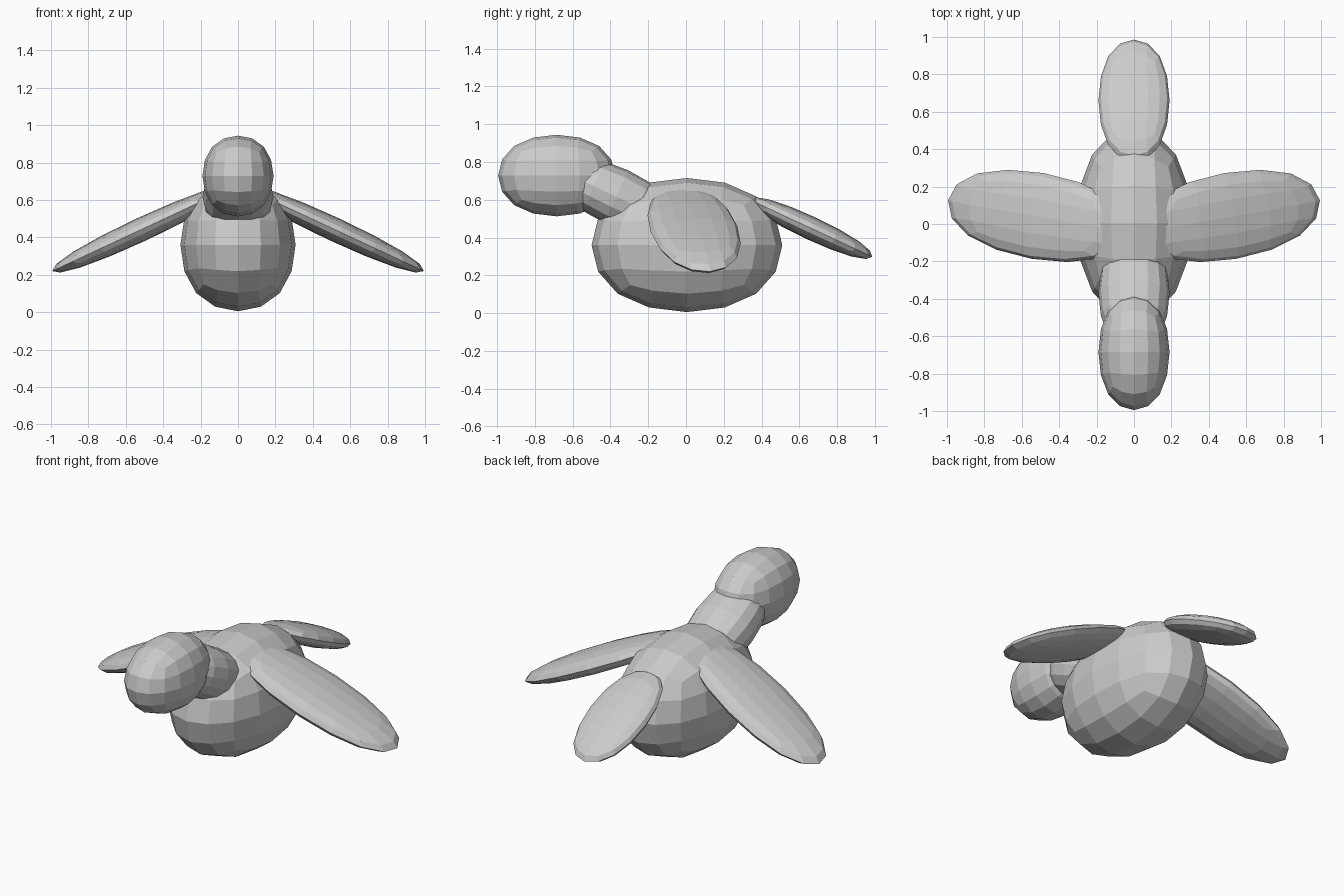
import bpy
from math import radians
from mathutils import Matrix, Vector

if "Cube" in bpy.data.objects:
    bpy.data.objects.remove(bpy.data.objects["Cube"])

LIMIT = 0.8395  # half extent of a 2-unit cube after two subdivision levels


def rounded(name, centre, half, rot=Matrix.Identity(4)):
    """Faceted ellipsoid made from a twice subdivided cube."""
    bpy.ops.mesh.primitive_cube_add(size=2)
    ob = bpy.context.object
    ob.name = name
    size = Matrix.Diagonal((*[h / LIMIT for h in half], 1))
    ob.matrix_world = Matrix.Translation(Vector(centre)) @ rot @ size
    mod = ob.modifiers.new("rounding", 'SUBSURF')
    mod.levels = mod.render_levels = 2
    return ob


def turn(deg, axis):
    return Matrix.Rotation(radians(deg), 4, axis)


# body and head
rounded("body", (0, 0.005, 0.36), (0.308, 0.505, 0.355))
rounded("head", (0, -0.685, 0.728), (0.19, 0.31, 0.216))

# neck and tail slope down towards the back
rounded("neck", (0, -0.37, 0.617), (0.19, 0.34, 0.153), turn(-25, 'X'))
rounded("tail", (0, 0.66, 0.45), (0.19, 0.36, 0.062), turn(-25, 'X'))

# wings droop outwards and sweep slightly back
for side, label in ((1, "right"), (-1, "left")):
    rounded("wing_" + label, (side * 0.515, 0.043, 0.443), (0.535, 0.232, 0.064),
            turn(side * 25, 'Y') @ turn(side * 9, 'Z'))
